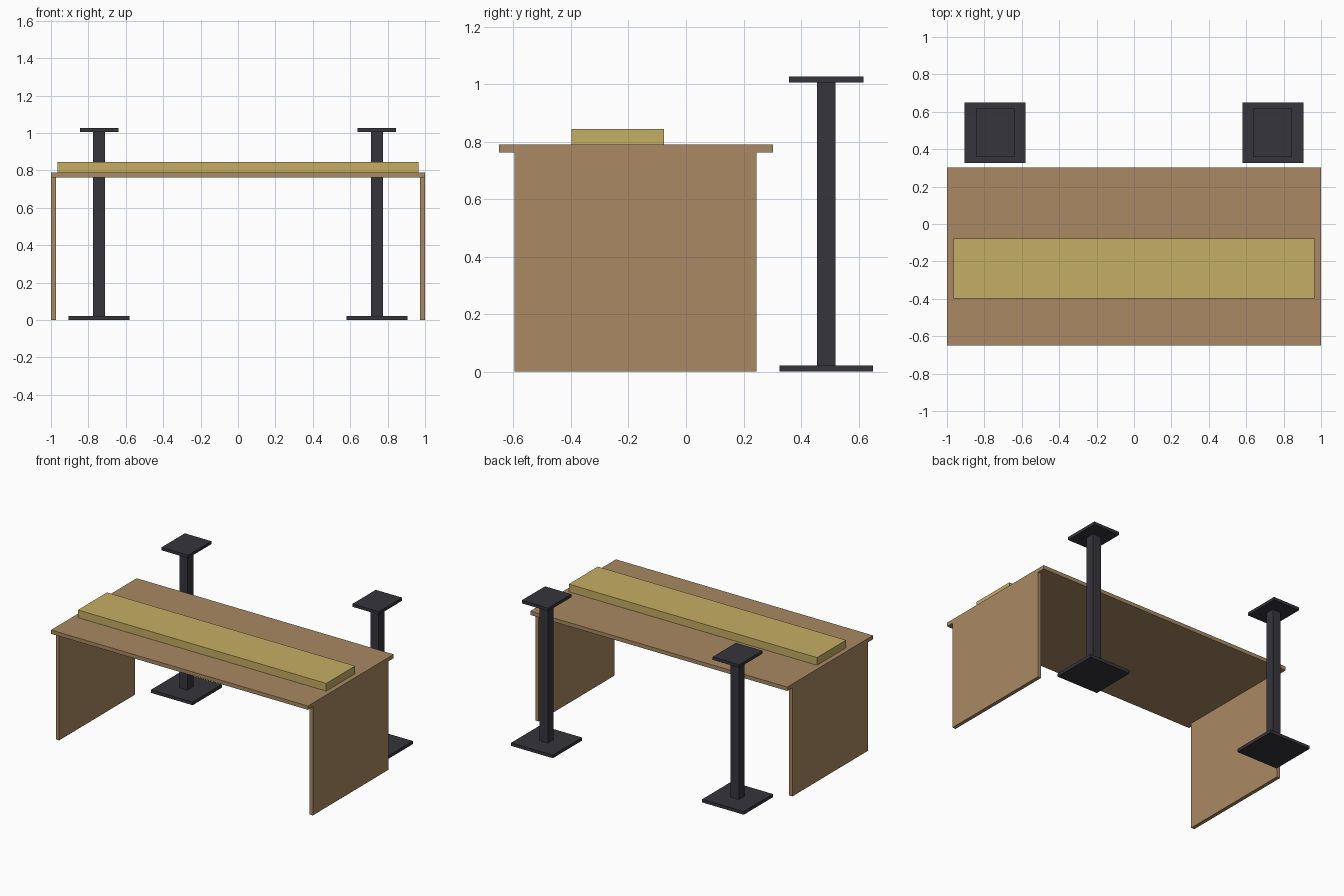
import bpy

cube = bpy.data.objects.get("Cube")
if cube:
    bpy.data.objects.remove(cube, do_unlink=True)


def make_material(name, rgb):
    mat = bpy.data.materials.new(name)
    mat.use_nodes = True
    mat.diffuse_color = (*rgb, 1)
    mat.node_tree.nodes["Principled BSDF"].inputs["Base Color"].default_value = (*rgb, 1)
    return mat


wood = make_material("brown wood", (0.40, 0.25, 0.125))
straw = make_material("straw yellow", (0.56, 0.42, 0.125))
dark = make_material("dark metal", (0.037, 0.035, 0.044))


def box(name, x, y, z, mat):
    """Box spanning the (low, high) pair on each axis."""
    spans = (x, y, z)
    bpy.ops.mesh.primitive_cube_add(size=1, location=[(a + b) / 2 for a, b in spans])
    obj = bpy.context.object
    obj.name = name
    obj.scale = [b - a for a, b in spans]
    bpy.ops.object.transform_apply(location=False, rotation=False, scale=True)
    obj.data.materials.append(mat)
    return obj


def around(center, width):
    return (center - width / 2, center + width / 2)


# Table top and the raised slab lying on it
TOP_LOW, TOP_HIGH = 0.763, 0.79
box("table_top", (-1, 1), (-0.65, 0.302), (TOP_LOW, TOP_HIGH), wood)
box("table_runner", (-0.966, 0.966), (-0.399, -0.077), (TOP_HIGH, 0.844), straw)

# Side panels and the two free-standing posts behind the table
POST_X, POST_Y = 0.743, 0.488
BASE_TOP, CAP_LOW, CAP_HIGH = 0.022, 1.006, 1.027
for side, s in (("left", 1), ("right", -1)):
    box(f"{side}_side_panel", around(s * 0.987, 0.026), (-0.597, 0.246), (0, TOP_LOW), wood)
    x = s * POST_X
    box(f"{side}_post_base", around(x, 0.324), around(POST_Y, 0.324), (0, BASE_TOP), dark)
    box(f"{side}_post_column", around(x, 0.064), around(POST_Y, 0.064), (BASE_TOP, CAP_LOW), dark)
    box(f"{side}_post_cap", around(x, 0.206), around(POST_Y, 0.258), (CAP_LOW, CAP_HIGH), dark)
